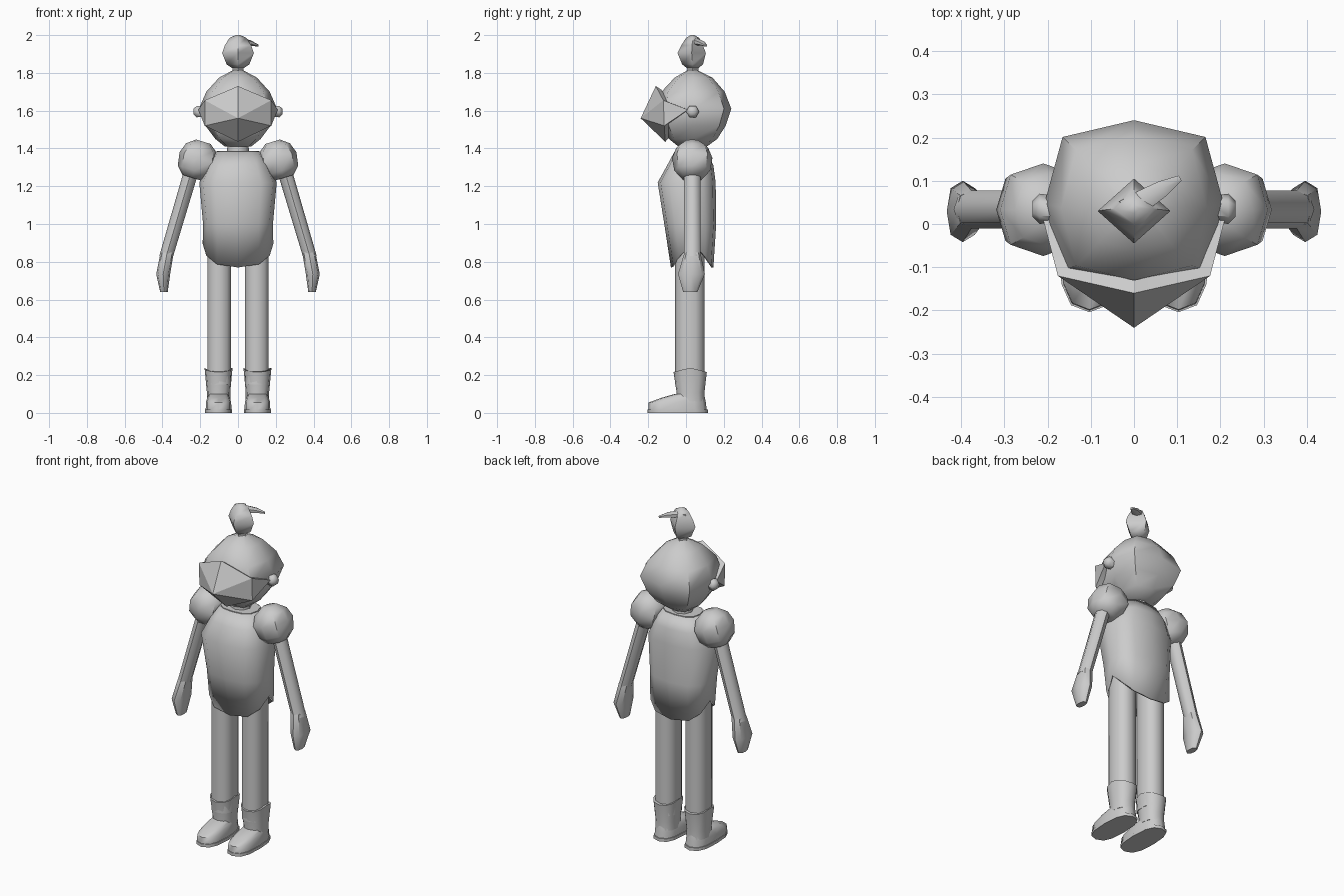
import bpy, bmesh, math
from mathutils import Matrix, Vector

if "Cube" in bpy.data.objects:
    bpy.data.objects.remove(bpy.data.objects["Cube"])

grey = bpy.data.materials.new("light_grey")
grey.diffuse_color = (0.6, 0.6, 0.6, 1)
grey.use_nodes = True
grey.node_tree.nodes["Principled BSDF"].inputs["Base Color"].default_value = grey.diffuse_color


def finish(name, bm, place=None, angle=50):
    """Turn a bmesh into a named, shaded object."""
    if place:
        bm.transform(place)
    bmesh.ops.recalc_face_normals(bm, faces=bm.faces)
    me = bpy.data.meshes.new(name)
    bm.to_mesh(me)
    bm.free()
    ob = bpy.data.objects.new(name, me)
    bpy.context.collection.objects.link(ob)
    me.materials.append(grey)
    bpy.ops.object.select_all(action='DESELECT')
    ob.select_set(True)
    bpy.context.view_layer.objects.active = ob
    bpy.ops.object.shade_smooth_by_angle(angle=math.radians(angle))
    return ob


def loft(name, rings, n=8, e=1.0, place=None, caps=True, angle=50):
    """Skin rings given as (z, centre x, half width, y front, y back, dip).
    Exponent e below 1 squares the ring; dip shifts its front and back in z."""
    bm = bmesh.new()
    loops = []
    for z, cx, rx, y0, y1, *dip in rings:
        loop = []
        for i in range(n):
            a = 2 * math.pi * i / n
            s, c = round(math.sin(a), 6), round(-math.cos(a), 6)
            px = math.copysign(abs(s) ** e, s)
            py = math.copysign(abs(c) ** e, c)
            zz = z + (dip[0] * abs(c) if dip else 0)
            loop.append(bm.verts.new((cx + rx * px, (y0 + y1) / 2 + (y1 - y0) / 2 * py, zz)))
        loops.append(loop)
    for a, b in zip(loops, loops[1:]):
        for i in range(n):
            j = (i + 1) % n
            bm.faces.new((a[i], a[j], b[j], b[i]))
    if caps:
        bm.faces.new(loops[0])
        bm.faces.new(loops[-1])
    return finish(name, bm, place, angle)


# Head and neck
loft("head", [(1.41, 0, .07, -.04, .11), (1.45, 0, .12, -.09, .165),
              (1.52, 0, .172, -.125, .21), (1.61, 0, .207, -.145, .24),
              (1.70, 0, .168, -.13, .205), (1.775, 0, .1, -.06, .14),
              (1.815, 0, .025, .01, .06)], 8, .65)
loft("neck", [(1.36, 0, .06, -.03, .09), (1.43, 0, .055, -.025, .085)], 8)

# Pointed faceted visor with straps reaching back to the ears
bm = bmesh.new()
tip = bm.verts.new((0, -.24, 1.56))
top = bm.verts.new((0, -.16, 1.73))
low = bm.verts.new((0, -.11, 1.435))
for s in (-1, 1):
    brow, ear, cheek = [bm.verts.new((s * x, y, z)) for x, y, z in
                        ((.176, -.12, 1.655), (.21, .01, 1.605), (.176, -.115, 1.52))]
    for f in ((tip, top, brow), (tip, brow, cheek), (tip, cheek, low), (brow, ear, cheek)):
        bm.faces.new(f)
bmesh.ops.recalc_face_normals(bm, faces=bm.faces)
rim = [ed for ed in bm.edges if ed.is_boundary]
new = bmesh.ops.extrude_edge_only(bm, edges=rim)["geom"]
for v in new:
    if isinstance(v, bmesh.types.BMVert):
        v.co = Vector((0, .04, 1.6)) + (v.co - Vector((0, .04, 1.6))) * .85
finish("visor", bm, angle=20)

# Top knob and its swept plume
loft("knob_stem", [(1.79, 0, .03, .005, .065), (1.85, 0, .03, .005, .065)], 4)
loft("knob", [(1.825, 0, .03, .005, .065), (1.845, 0, .06, -.02, .09),
              (1.905, 0, .084, -.045, .105), (1.945, 0, .07, -.025, .09),
              (1.985, 0, .045, .0, .07), (2.0, 0, .012, .025, .045)], 4, angle=70)
way = Vector((.83, .5, -.2)).to_track_quat('Z', 'Y').to_matrix().to_4x4()
loft("plume", [(0, 0, .03, -.03, .012), (.05, 0, .028, -.022, .02),
               (.1, 0, .022, -.01, .018), (.15, 0, .008, -.006, .006)], 6,
     place=Matrix.Translation((-.02, .03, 1.975)) @ way)

# Tunic, open below, with pointed front and back hems
tunic = loft("tunic", [(.895, 0, .187, -.08, .145, -.125), (1.0, 0, .185, -.115, .16),
                       (1.22, 0, .205, -.15, .157), (1.31, 0, .165, -.1, .145),
                       (1.385, 0, .115, -.06, .11)], 12, .75, caps=False)
shell = tunic.modifiers.new("thickness", 'SOLIDIFY')
shell.thickness = .012
shell.offset = -1
loft("tunic_collar", [(1.375, 0, .11, -.055, .105), (1.387, 0, .11, -.055, .105)], 12, .75)

for s, side in ((-1, "left"), (1, "right")):
    # Ear studs
    loft(side + "_ear", [(-.03, 0, .03, -.03, .03), (.01, 0, .035, -.035, .035),
                         (.027, 0, .018, -.018, .018)], 6,
         place=Matrix.Translation((s * .208, .035, 1.595)) @ Matrix.Rotation(s * math.pi / 2, 4, 'Y'))
    # Puffed shoulders, tilted along the arms
    loft(side + "_shoulder", [(-.1, 0, .055, -.06, .06), (-.06, 0, .092, -.095, .095),
                              (.01, 0, .104, -.107, .107), (.065, 0, .085, -.085, .085),
                              (.1, 0, .04, -.04, .04)], 8, .8,
         place=Matrix.Translation((s * .213, .033, 1.34)) @ Matrix.Rotation(-s * .3, 4, 'Y'))
    # Arms and mitten hands
    loft(side + "_arm", [(1.28, s * .247, .04, -.01, .078), (.83, s * .38, .037, -.01, .078)], 8)
    loft(side + "_hand", [(.85, s * .375, .035, -.008, .076), (.735, s * .396, .037, -.042, .1),
                          (.64, s * .392, .02, -.015, .06)], 8, .8)
    # Legs
    loft(side + "_leg", [(.15, s * .1, .065, -.058, .098), (.95, s * .1, .065, -.058, .098)], 10, .8)
    # Boots: cuffed shaft, foot and sole
    x = s * .103
    loft(side + "_boot_shaft", [(.06, x, .062, -.05, .1), (.11, x, .062, -.05, .098),
                                (.238, x, .074, -.066, .11, -.022)], 12, .85)
    loft(side + "_foot", [(.015, x, .068, -.2, .11), (.055, x, .067, -.198, .105),
                          (.08, x, .06, -.13, .1), (.1, x, .05, -.06, .095)], 12, .75)
    loft(side + "_sole", [(0, x, .072, -.204, .116), (.018, x, .072, -.204, .116)], 12, .75)
